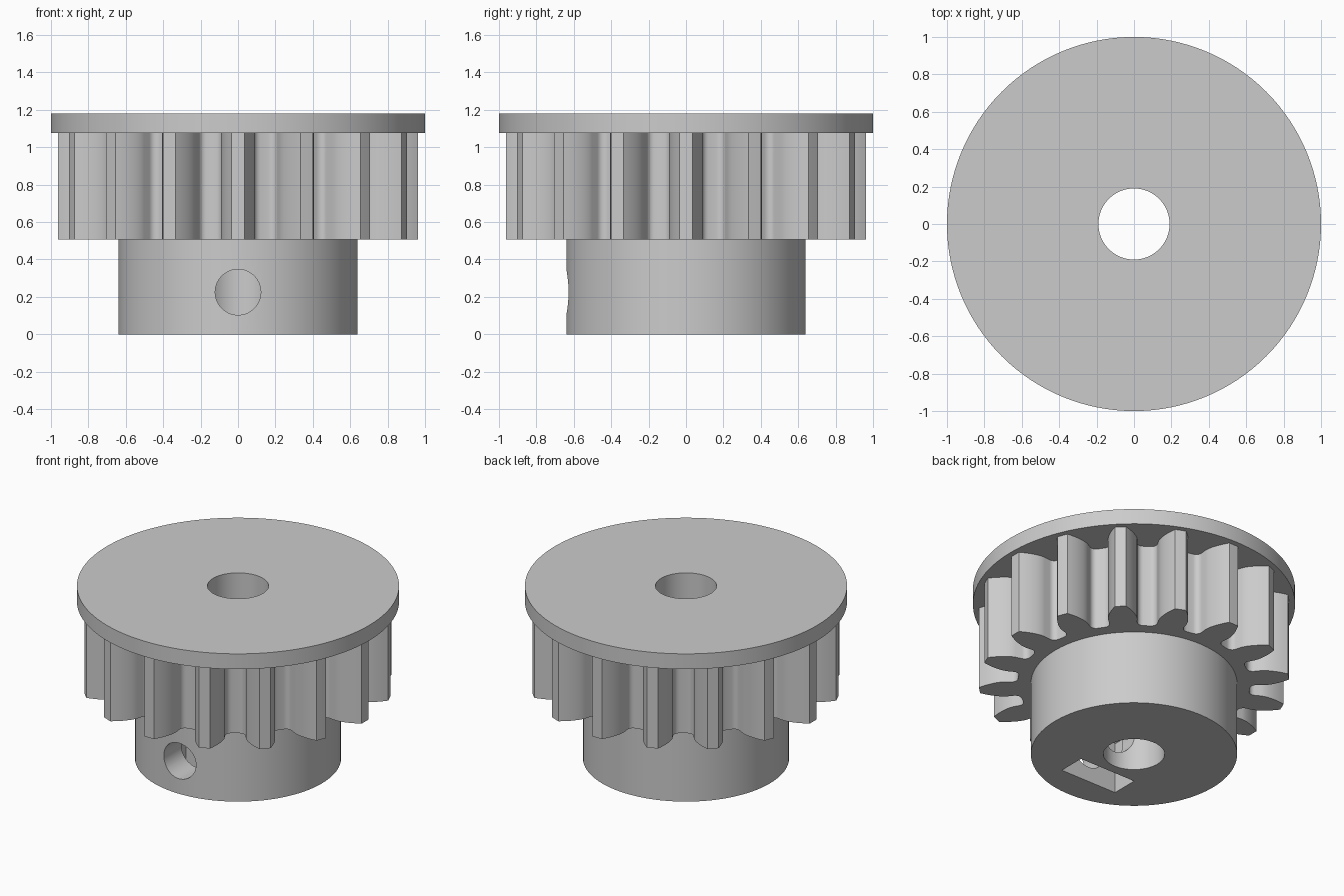
import bpy, bmesh, math
from math import sin, cos, tan, acos, pi

if "Cube" in bpy.data.objects:
    bpy.data.objects.remove(bpy.data.objects["Cube"])

TEETH = 16
TIP_R, ROOT_R = 0.963, 0.722
PITCH_R = TIP_R * TEETH / (TEETH + 2)
PRESSURE = math.radians(20)
BASE_R = PITCH_R * cos(PRESSURE)
FILLET = 0.038
HUB_TOP, GEAR_TOP, TOP = 0.507, 1.075, 1.18
SCREW_Z = 0.225

grey = bpy.data.materials.new("plain grey")
grey.use_nodes = True
grey.diffuse_color = (0.6, 0.6, 0.6, 1)
grey.node_tree.nodes["Principled BSDF"].inputs["Base Color"].default_value = (0.6, 0.6, 0.6, 1)


def circle(radius, count=128, turn=0.0):
    return [(radius * cos(turn + 2 * pi * i / count),
             radius * sin(turn + 2 * pi * i / count)) for i in range(count)]


def prism(name, outline, low, high, along_y=False):
    """Extrude a closed outline along z, or along y with the outline in x and z."""
    bm = bmesh.new()
    if along_y:
        points = [(x, low, z + SCREW_Z) for x, z in outline]
        shift = (0, high - low, 0)
    else:
        points = [(x, y, low) for x, y in outline]
        shift = (0, 0, high - low)
    face = bm.faces.new([bm.verts.new(p) for p in points])
    new = bmesh.ops.extrude_face_region(bm, geom=[face])["geom"]
    bmesh.ops.translate(bm, vec=shift, verts=[v for v in new if isinstance(v, bmesh.types.BMVert)])
    bmesh.ops.recalc_face_normals(bm, faces=bm.faces)
    mesh = bpy.data.meshes.new(name)
    bm.to_mesh(mesh)
    bm.free()
    mesh.materials.append(grey)
    obj = bpy.data.objects.new(name, mesh)
    bpy.context.collection.objects.link(obj)
    return obj


def activate(obj):
    bpy.ops.object.select_all(action='DESELECT')
    obj.select_set(True)
    bpy.context.view_layer.objects.active = obj


def cut(obj, cutter):
    mod = obj.modifiers.new("cut", 'BOOLEAN')
    mod.operation = 'DIFFERENCE'
    mod.solver = 'EXACT'
    mod.object = cutter
    activate(obj)
    bpy.ops.object.modifier_apply(modifier=mod.name)


def involute(angle):
    return tan(angle) - angle


def gear_outline():
    # Half a tooth as (radius, angle), from the root fillet up the involute flank
    base_half = pi / (2 * TEETH) + involute(PRESSURE)
    half = []
    for i in range(6):
        a = pi / 2 * (1 - i / 5)
        half.append((ROOT_R + FILLET * (1 - sin(a)),
                     base_half + FILLET / ROOT_R * (1 - cos(a))))
    for i in range(8):
        r = BASE_R + (TIP_R - BASE_R) * i / 7
        half.append((r, base_half - involute(acos(min(1, BASE_R / r)))))
    tooth = [(r, -a) for r, a in half] + [(TIP_R, 0)] + [(r, a) for r, a in reversed(half)]
    return [(r * cos(a + 2 * pi * k / TEETH), r * sin(a + 2 * pi * k / TEETH))
            for k in range(TEETH) for r, a in tooth]


# Main bodies
hub = prism("hub", circle(0.64), 0, HUB_TOP)
gear = prism("toothed_ring", gear_outline(), HUB_TOP, GEAR_TOP)
flange = prism("top_flange", circle(1.0), GEAR_TOP, TOP)

# Central bore through every part
bore = prism("bore_cutter", circle(0.19, 96), -0.1, TOP + 0.1)
for part in (hub, gear, flange):
    cut(part, bore)

# Set screw hole, and a nut pocket open at the bottom with a pointed top
NUT_HALF = 0.215
screw = prism("screw_cutter", circle(0.122, 64), -0.8, -0.05, along_y=True)
peak = NUT_HALF * tan(pi / 6)
pocket = [(-NUT_HALF, -0.4), (NUT_HALF, -0.4), (NUT_HALF, peak),
          (0, 2 * peak), (-NUT_HALF, peak)]
nut = prism("nut_cutter", pocket, -0.44, -0.255, along_y=True)
cut(hub, screw)
cut(hub, nut)

for cutter in (bore, screw, nut):
    bpy.data.objects.remove(cutter)

# Smooth curved walls with crisp edges
for part in (hub, gear, flange):
    activate(part)
    bpy.ops.object.shade_smooth_by_angle(angle=math.radians(30))
